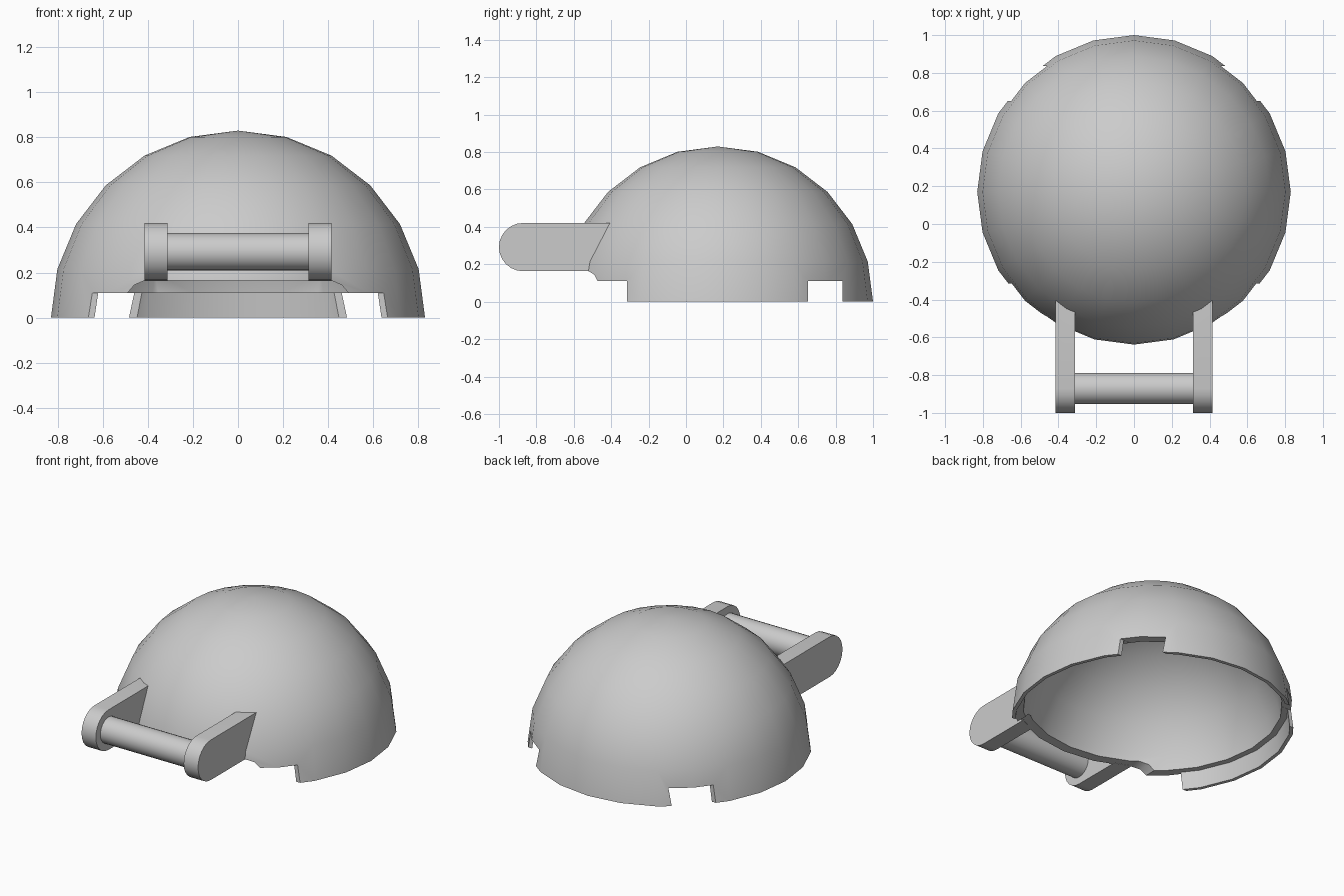
import bpy, bmesh
from math import sin, cos, asin, pi, radians
from mathutils import Matrix, Vector

if "Cube" in bpy.data.objects:
    bpy.data.objects.remove(bpy.data.objects["Cube"])

CY, R = 0.17, 0.83                   # dome centre and radius
THIN, THICK, LEDGE = 0.022, 0.065, 0.109   # wall below / above the inner ledge


def finish(bm, name):
    bmesh.ops.recalc_face_normals(bm, faces=bm.faces)
    me = bpy.data.meshes.new(name)
    bm.to_mesh(me)
    bm.free()
    ob = bpy.data.objects.new(name, me)
    bpy.context.collection.objects.link(ob)
    return ob


def prism(name, pts, offset):
    """Extrude a polygon of 3D points along an offset vector."""
    bm = bmesh.new()
    face = bm.faces.new([bm.verts.new(p) for p in pts])
    ext = bmesh.ops.extrude_face_region(bm, geom=[face])["geom"]
    bmesh.ops.translate(bm, vec=Vector(offset),
                        verts=[v for v in ext if isinstance(v, bmesh.types.BMVert)])
    return finish(bm, name)


def select(ob):
    bpy.ops.object.select_all(action='DESELECT')
    ob.select_set(True)
    bpy.context.view_layer.objects.active = ob


def cut(ob, cutter):
    select(ob)
    mod = ob.modifiers.new("cut", 'BOOLEAN')
    mod.operation, mod.solver, mod.object = 'DIFFERENCE', 'EXACT', cutter
    bpy.ops.object.modifier_apply(modifier=mod.name)
    bpy.data.objects.remove(cutter)


def smooth(ob, angle=32):
    select(ob)
    bpy.ops.object.shade_smooth_by_angle(angle=radians(angle))


# Hollow dome with a thin lower skirt and an inner ledge: spun profile
bm = bmesh.new()
arc = [k * pi / 12 for k in range(7)]
ri, rt = R - THICK, R - THIN
prof = [(R * cos(a), R * sin(a)) for a in reversed(arc)]
prof += [(rt, 0), (rt - 0.013, LEDGE)]
prof += [(ri * cos(a), ri * sin(a)) for a in [asin(LEDGE / ri)] + arc[1:]]
vs = [bm.verts.new((x, 0, z)) for x, z in prof]
edges = [bm.edges.new(pair) for pair in zip(vs, vs[1:])]
bmesh.ops.spin(bm, geom=vs + edges, cent=(0, 0, 0), axis=(0, 0, 1),
               angle=2 * pi, steps=24, use_merge=False)
bmesh.ops.remove_doubles(bm, verts=bm.verts, dist=1e-4)
bmesh.ops.translate(bm, vec=(0, CY, 0), verts=bm.verts)
dome = finish(bm, "dome_shell")

# Rim cuts: back notches on both sides, and the open front
for y0, y1 in ((0.651, 0.836), (-1.0, -0.316)):
    bm = bmesh.new()
    bmesh.ops.create_cube(bm, size=1, matrix=Matrix.Translation((0, (y0 + y1) / 2, LEDGE - 0.149))
                          @ Matrix.Diagonal((2, y1 - y0, 0.3, 1)))
    cut(dome, finish(bm, "rim_cutter"))

# Raised front opening with rounded upper corners
half = [(0.49, 0.05), (0.49, 0.11), (0.46, 0.145), (0.415, 0.164)]
outline = half + [(-x, z) for x, z in reversed(half)]
cut(dome, prism("front_cutter", [(x, -1.0, z) for x, z in outline], (0, 0.75, 0)))
smooth(dome)

# Handle brackets, rounded at the front and trimmed to the dome
PY, PZ, PR = -0.871, 0.292, 0.129
side = [(PY - PR * sin(a), PZ + PR * cos(a)) for a in [k * pi / 12 for k in range(13)]]
side += [(-0.3, PZ - PR), (-0.3, PZ + PR)]
for s, tag in ((-1, "left"), (1, "right")):
    br = prism(tag + "_bracket", [(s * 0.313, y, z) for y, z in side], (s * 0.102, 0, 0))
    bm = bmesh.new()
    bmesh.ops.create_uvsphere(bm, u_segments=24, v_segments=12, radius=R - 0.012,
                              matrix=Matrix.Translation((0, CY, 0)))
    cut(br, finish(bm, "dome_cutter"))
    smooth(br)

# Grip bar between the brackets
bm = bmesh.new()
bmesh.ops.create_cone(bm, cap_ends=True, segments=24, radius1=0.083, radius2=0.083,
                      depth=0.64, matrix=Matrix.Translation((0, PY, PZ))
                      @ Matrix.Rotation(pi / 2, 4, 'Y'))
smooth(finish(bm, "grip_bar"))
